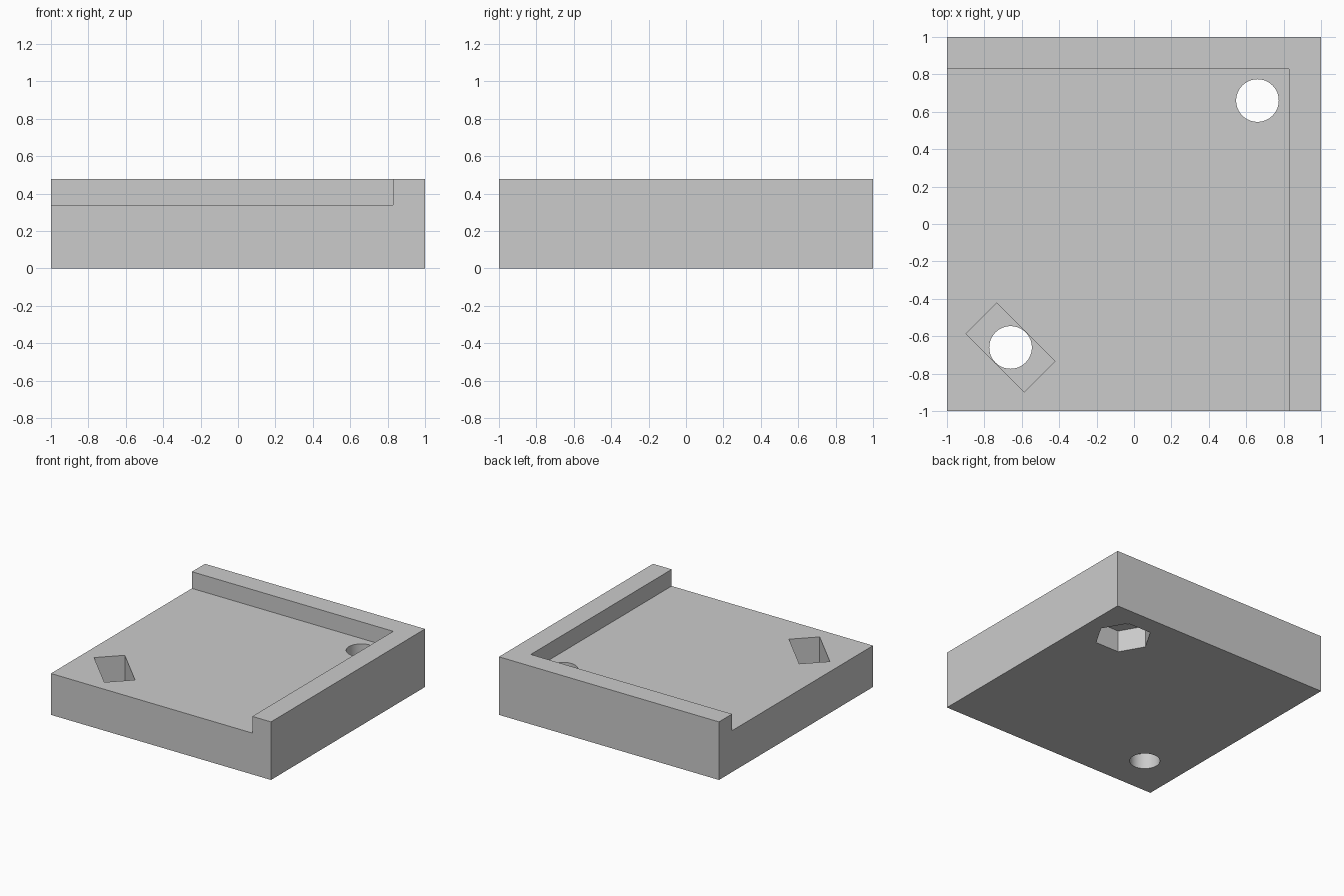
import bpy
import math

old = bpy.data.objects.get("Cube")
if old:
    bpy.data.objects.remove(old, do_unlink=True)

HEIGHT, FLOOR, RIM = 0.477, 0.34, 0.83
HOLE = 0.66        # distance of both holes from the centre lines

grey = bpy.data.materials.new("light grey")
grey.use_nodes = True
grey.diffuse_color = (0.6, 0.6, 0.6, 1)
grey.node_tree.nodes["Principled BSDF"].inputs["Base Color"].default_value = (0.6, 0.6, 0.6, 1)


def box(name, low, high, turn=0):
    """Box between two corners, turned about its own centre."""
    bpy.ops.mesh.primitive_cube_add(
        size=1, location=[(a + b) / 2 for a, b in zip(low, high)])
    ob = bpy.context.object
    ob.name = name
    ob.scale = [b - a for a, b in zip(low, high)]
    ob.rotation_euler.z = turn
    bpy.ops.object.transform_apply(location=True, rotation=True, scale=True)
    return ob


def prism(name, sides, radius, x, y, low, high, turn=0):
    bpy.ops.mesh.primitive_cylinder_add(
        vertices=sides, radius=radius, depth=high - low,
        location=(x, y, (low + high) / 2), rotation=(0, 0, turn))
    ob = bpy.context.object
    ob.name = name
    ob.hide_render = True
    return ob


def cut(target, cutter):
    mod = target.modifiers.new("cut", "BOOLEAN")
    mod.operation = "DIFFERENCE"
    mod.solver = "EXACT"
    mod.object = cutter
    bpy.context.view_layer.objects.active = target
    bpy.ops.object.modifier_apply(modifier=mod.name)
    bpy.data.objects.remove(cutter, do_unlink=True)


# Solid block, lowered to leave a rim on the back and left edges
base = box("base_block", (-1, -1, 0), (1, 1, HEIGHT))
cut(base, box("recess_cutter", (-2, -2, FLOOR), (RIM, RIM, 1)))

# Round holes through both corners
for side in (-1, 1):
    cut(base, prism("hole_cutter", 48, 0.114, side * HOLE, side * HOLE, -0.5, 1))

# Diagonal slot around the front hole, open at the top
half_l, half_w = 0.22, 0.116
cut(base, box("slot_cutter", (-HOLE - half_l, -HOLE - half_w, 0.12),
              (-HOLE + half_l, -HOLE + half_w, 1), -math.pi / 4))

# Hexagonal pocket under the back hole, with points along x
cut(base, prism("hex_cutter", 6, 0.217, HOLE, HOLE, -0.5, 0.18, math.pi / 6))

base.data.materials.clear()
base.data.materials.append(grey)
for poly in base.data.polygons:
    poly.material_index = 0

bpy.ops.object.select_all(action="DESELECT")
base.select_set(True)
bpy.context.view_layer.objects.active = base
bpy.ops.object.shade_smooth_by_angle(angle=math.radians(30))
